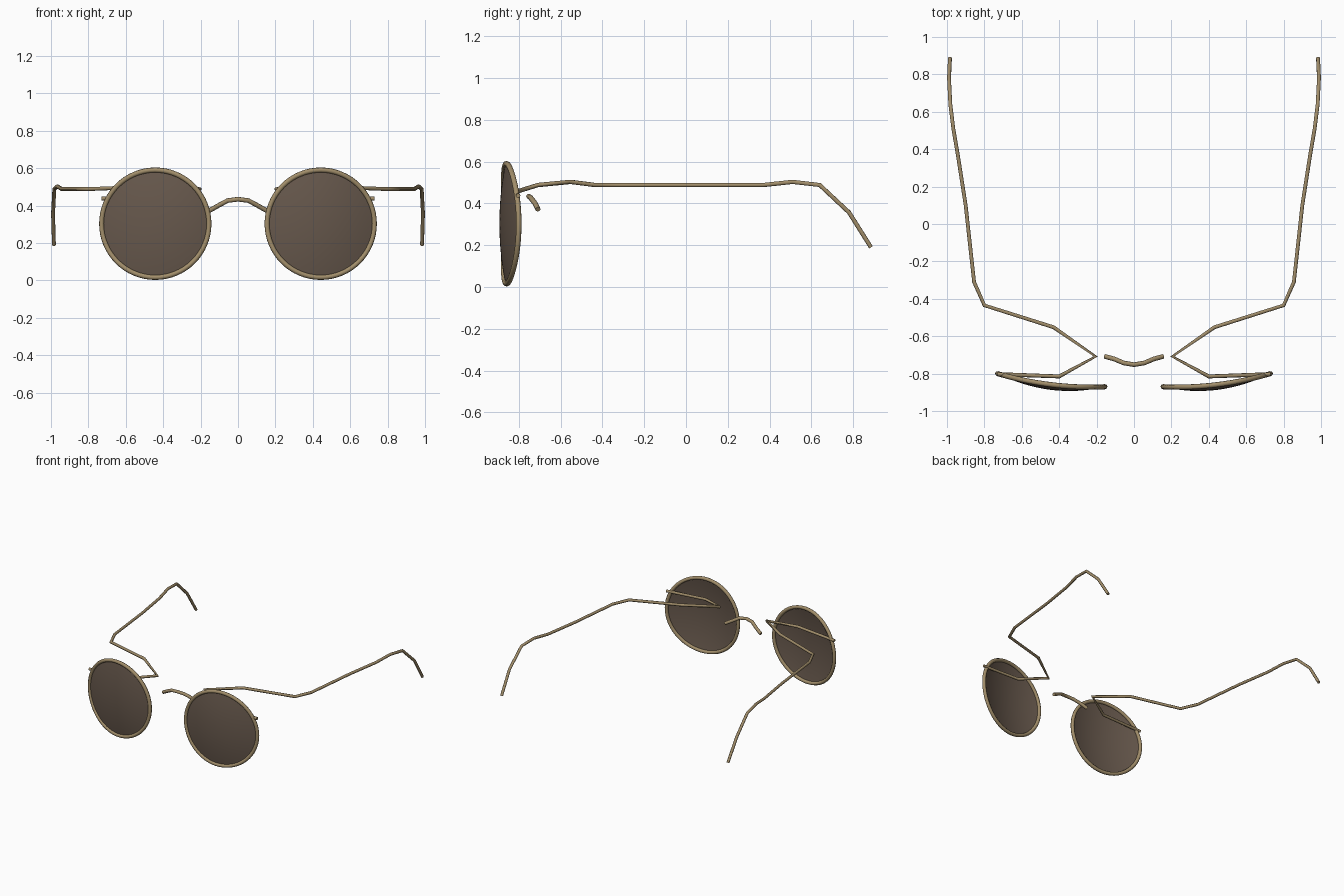
import bpy, bmesh, math

cube = bpy.data.objects.get("Cube")
if cube:
    bpy.data.objects.remove(cube, do_unlink=True)


def material(name, color):
    m = bpy.data.materials.new(name)
    m.use_nodes = True
    m.diffuse_color = color
    m.node_tree.nodes["Principled BSDF"].inputs["Base Color"].default_value = color
    return m


brass = material("brass", (0.36, 0.27, 0.145, 1))
tint = material("brown_tint", (0.135, 0.098, 0.073, 1))

CX, CZ, R = 0.4425, 0.303, 0.287


def wrap(x):
    """Depth of the curved front at a given x: flat near the nose, sweeping back outside."""
    t = (x - CX) / R
    return -0.859 + 0.035 * t + 0.024 * t * t


def link(name, data, mat, mirrored):
    ob = bpy.data.objects.new(name, data)
    bpy.context.collection.objects.link(ob)
    data.materials.append(mat)
    if mirrored:
        ob.modifiers.new("mirror", "MIRROR").use_clip = False
    return ob


def wire(name, points, radius, mirrored=True, closed=False):
    cu = bpy.data.curves.new(name, "CURVE")
    cu.dimensions = "3D"
    cu.bevel_depth = radius
    cu.bevel_resolution = 2
    cu.use_fill_caps = True
    sp = cu.splines.new("POLY")
    sp.points.add(len(points) - 1)
    for p, co in zip(sp.points, points):
        p.co = (*co, 1)
    sp.use_cyclic_u = closed
    sp.use_smooth = True
    return link(name, cu, brass, mirrored)


# Round rims
N = 64
ring = []
for i in range(N):
    a = 2 * math.pi * i / N
    x = CX + R * math.cos(a)
    ring.append((x, wrap(x), CZ + R * math.sin(a)))
wire("rims", ring, 0.0135, closed=True)

# Domed lenses
bm = bmesh.new()
bmesh.ops.create_circle(bm, cap_ends=False, segments=N, radius=R)
bm.verts.ensure_lookup_table()
loop = list(bm.verts)
STEPS = 8
rings = [loop]
for s in range(1, STEPS):
    k = 1 - s / STEPS
    rings.append([bm.verts.new(v.co * k) for v in loop])
centre = bm.verts.new((0, 0, 0))
for a, b in zip(rings, rings[1:]):
    for i in range(N):
        j = (i + 1) % N
        bm.faces.new((a[i], a[j], b[j], b[i]))
for i in range(N):
    bm.faces.new((rings[-1][i], rings[-1][(i + 1) % N], centre))
for v in bm.verts:
    x, z = v.co.x, v.co.y
    dome = 0.028 * (1 - (x * x + z * z) / (R * R))
    v.co = (CX + x, wrap(CX + x) - dome, CZ + z)
bmesh.ops.recalc_face_normals(bm, faces=bm.faces)
if sum(f.normal.y for f in bm.faces) > 0:
    bmesh.ops.reverse_faces(bm, faces=bm.faces)
for f in bm.faces:
    f.smooth = True
me = bpy.data.meshes.new("lenses")
bm.to_mesh(me)
bm.free()
link("lenses", me, tint, True)

# Nose bridge
half = [(0.155, -0.708, 0.372), (0.105, -0.722, 0.400), (0.055, -0.743, 0.427)]
wire("bridge", [(-x, y, z) for x, y, z in half] + [(0, -0.752, 0.434)] + half[::-1],
     0.0125, mirrored=False)

# Folded hinge wires and temples with drooping ear hooks
wire("temples", [
    (0.73, -0.803, 0.437), (0.40, -0.815, 0.455), (0.205, -0.708, 0.488),
    (0.43, -0.552, 0.503), (0.80, -0.435, 0.488), (0.855, -0.31, 0.488),
    (0.90, 0.10, 0.488), (0.942, 0.37, 0.488), (0.966, 0.51, 0.503),
    (0.982, 0.64, 0.488), (0.989, 0.78, 0.357), (0.984, 0.885, 0.19)], 0.0108)
